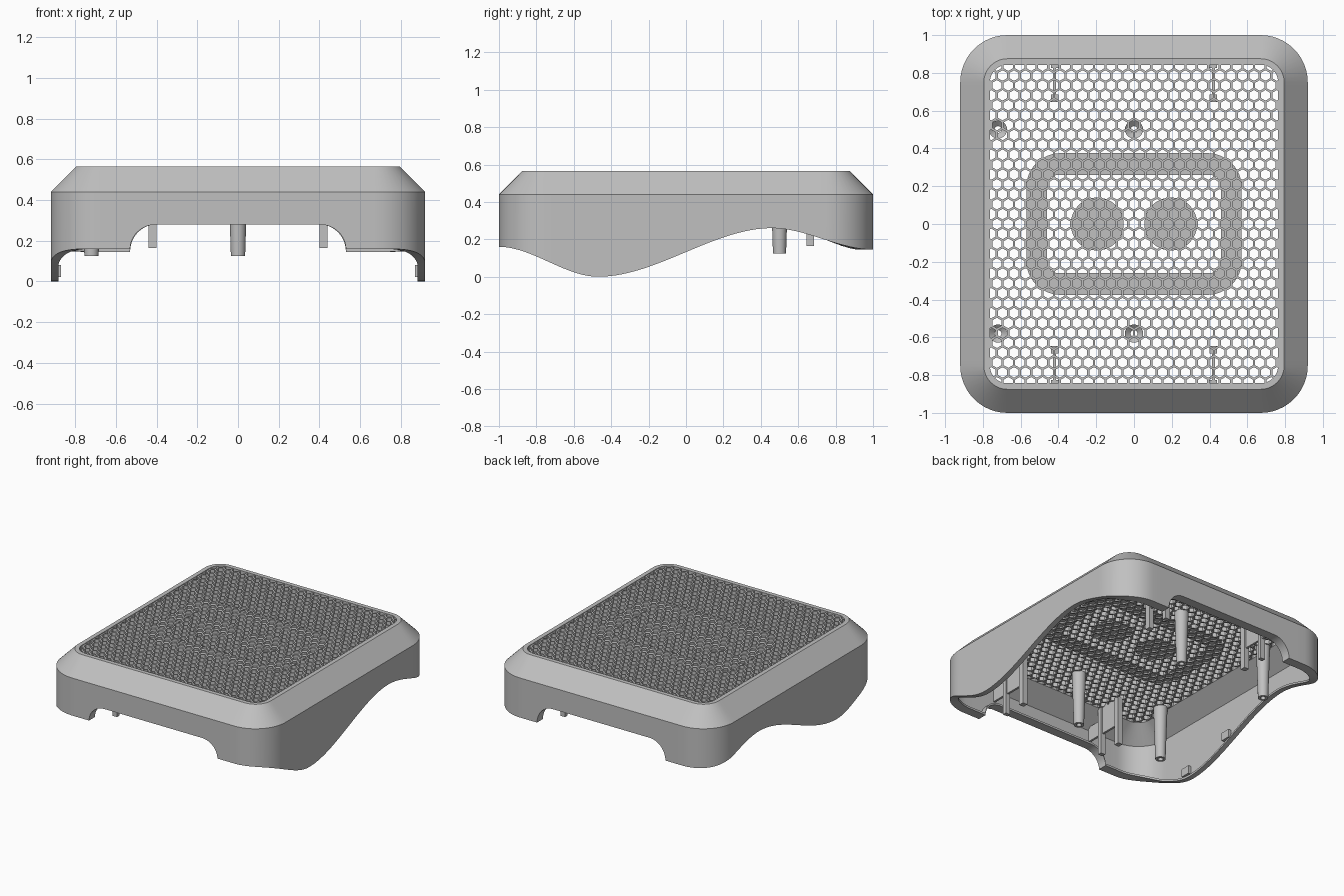
import bpy, bmesh, math
from math import sin, cos, pi, sqrt

if "Cube" in bpy.data.objects:
    bpy.data.objects.remove(bpy.data.objects["Cube"])

grey = bpy.data.materials.new("plain grey")
grey.use_nodes = True
GREY = (0.53, 0.53, 0.53, 1)
grey.diffuse_color = GREY
grey.node_tree.nodes["Principled BSDF"].inputs["Base Color"].default_value = GREY


def finish(name, bm, smooth=False):
    """Turn a bmesh into a named grey object."""
    bmesh.ops.recalc_face_normals(bm, faces=bm.faces)
    mesh = bpy.data.meshes.new(name)
    bm.to_mesh(mesh)
    bm.free()
    mesh.materials.append(grey)
    ob = bpy.data.objects.new(name, mesh)
    bpy.context.collection.objects.link(ob)
    if smooth:
        bpy.ops.object.select_all(action='DESELECT')
        ob.select_set(True)
        bpy.context.view_layer.objects.active = ob
        bpy.ops.object.shade_smooth_by_angle(angle=math.radians(30))
    return ob


def outline(cx, cy, xs=(), ys=(), steps=12):
    """Rounded rectangle as (x, y, nx, ny): straight-side points plus corner arcs."""
    pts = []
    sides = [(cx, cy, [(x, cy) for x in reversed(xs)]),
             (-cx, cy, [(-cx, y) for y in reversed(ys)]),
             (-cx, -cy, [(x, -cy) for x in xs]),
             (cx, -cy, [(cx, y) for y in ys])]
    for k, (x, y, side) in enumerate(sides):
        for i in range(steps + 1):
            a = pi / 2 * (k + i / steps)
            pts.append((x, y, cos(a), sin(a)))
        a = pi / 2 * (k + 1)
        pts += [(px, py, cos(a), sin(a)) for px, py in side]
    return pts


def loft(rings):
    """Join rings of points into one closed tube."""
    bm = bmesh.new()
    loops = [[bm.verts.new(p) for p in ring] for ring in rings]
    n = len(loops[0])
    for a, b in zip(loops, loops[1:] + loops[:1]):
        for i in range(n):
            j = (i + 1) % n
            bm.faces.new((a[i], a[j], b[j], b[i]))
    return bm


def box(name, x, y, z):
    """Box from three (low, high) ranges."""
    bm = bmesh.new()
    bmesh.ops.create_cube(bm, size=1)
    for v in bm.verts:
        for axis, (lo, hi) in enumerate((x, y, z)):
            v.co[axis] = lo if v.co[axis] < 0 else hi
    return finish(name, bm)


# Wavy lower edge, with an arched opening at the front and back
WAVE = [(-1, 0.16), (-0.47, 0), (0.46, 0.26), (1, 0.145)]


def wave(y):
    for (y0, z0), (y1, z1) in zip(WAVE, WAVE[1:]):
        if y <= y1 + 1e-4:
            t = min(max((y - y0) / (y1 - y0), 0), 1)
            return z0 + (z1 - z0) * t * t * (3 - 2 * t)
    return WAVE[-1][1]


def lower_edge(x, y):
    z = wave(y)
    if abs(y) > 0.98 and abs(x) < 0.53:
        t = max(abs(x) - 0.40, 0) / 0.13
        z += (0.28 - z) * sqrt(max(1 - t * t, 0))
    return z


# Shell: wall, chamfer, top rim, inner skin and inward lip
R = 0.25
CX, CY = 0.92 - R, 1 - R
half = [0.40 + 0.13 * sin(pi / 2 * i / 14) for i in range(15)] + [0.6]
xs = [-x for x in reversed(half)] + half
ys = [-CY + 2 * CY * i / 48 for i in range(1, 48)]
base = outline(CX, CY, xs, ys)


def shell_ring(inset, z=None, lift=0.0, lip=0.0):
    ring = []
    for x, y, nx, ny in base:
        r = R - inset - lip * (0.3 + 0.7 * abs(ny))
        low = lower_edge(x + nx * R, y + ny * R) + lift
        ring.append((x + nx * r, y + ny * r, low if z is None else z))
    return ring


finish("outer_shell", loft([
    shell_ring(0), shell_ring(0, 0.44), shell_ring(0.125, 0.565),
    shell_ring(0.157, 0.565), shell_ring(0.157, 0.52), shell_ring(0.025, 0.41),
    shell_ring(0.025, lift=0.015), shell_ring(0.025, lift=0.015, lip=0.045),
    shell_ring(0.025, lip=0.045)]), smooth=True)

# Honeycomb grille trimmed to the opening
PITCH, WALL, TOP, BOTTOM = 0.0605, 0.012, 0.56, 0.52
ROW = PITCH * sqrt(3) / 2
R_OUT, R_IN = PITCH / sqrt(3), (PITCH - WALL) / sqrt(3)
bm = bmesh.new()
for row in range(-17, 18):
    for col in range(-14, 15):
        cx, cy = (col + 0.5 * (row % 2)) * PITCH, row * ROW
        if abs(cx) > 0.81 or abs(cy) > 0.89:
            continue
        rings = [[bm.verts.new((cx + r * cos(pi / 6 + k * pi / 3),
                                cy + r * sin(pi / 6 + k * pi / 3), z)) for k in range(6)]
                 for r, z in ((R_OUT, TOP), (R_IN, TOP), (R_IN, BOTTOM), (R_OUT, BOTTOM))]
        for a, b in zip(rings, rings[1:]):
            for k in range(6):
                j = (k + 1) % 6
                bm.faces.new((a[k], a[j], b[j], b[k]))
bmesh.ops.remove_doubles(bm, verts=bm.verts, dist=0.0005)
HX, HY = 0.768, 0.848
for sx, sy in [(1, 0), (-1, 0), (0, 1), (0, -1), (1, 1), (1, -1), (-1, 1), (-1, -1)]:
    point = (sx * HX, sy * HY, 0)
    if sx and sy:
        point = (sx * (CX + 0.074), sy * (CY + 0.074), 0)
    bmesh.ops.bisect_plane(bm, geom=bm.verts[:] + bm.edges[:] + bm.faces[:],
                           plane_co=point, plane_no=(sx, sy, 0), clear_outer=True)
finish("honeycomb_grille", bm)

# Solid emblem plates filling the grille cells: a rounded frame and two discs
P_TOP, P_LOW = 0.548, 0.53
outer = [(x + nx * 0.18, y + ny * 0.18) for x, y, nx, ny in outline(0.39, 0.195)]
inner = [(x + nx * 0.06, y + ny * 0.06) for x, y, nx, ny in outline(0.4, 0.2)]
finish("grille_frame_plate", loft([[(x, y, z) for x, y in loop] for loop, z in
                                   ((outer, P_LOW), (outer, P_TOP), (inner, P_TOP), (inner, P_LOW))]))
for side, name in ((-1, "right"), (1, "left")):
    bm = bmesh.new()
    bmesh.ops.create_cone(bm, cap_ends=True, segments=48, radius1=0.14, radius2=0.14,
                          depth=P_TOP - P_LOW)
    bmesh.ops.translate(bm, verts=bm.verts, vec=(side * 0.195, 0, (P_TOP + P_LOW) / 2))
    finish(name + "_disc_plate", bm)

# Tapered hollow screw posts
for x in (-0.72, 0):
    for y in (-0.58, 0.5):
        profile = [(0.048, 0.525), (0.035, 0.125), (0.018, 0.125), (0.018, 0.5)]
        finish("screw_post", loft([[(x + r * cos(k * pi / 12), y + r * sin(k * pi / 12), z)
                                    for k in range(24)] for r, z in profile]), smooth=True)

# Ribs with two pillars each, behind the front and back openings
for sx in (-1, 1):
    for sy in (-1, 1):
        x = sx * 0.42

        def span(a, b):
            return sorted((sy * a, sy * b))
        box("rib_web", (x - 0.008, x + 0.008), span(0.66, 0.97), (0.32, 0.43))
        box("rib_upper_web", (x - 0.008, x + 0.008), span(0.66, 0.86), (0.42, 0.53))
        box("inner_pillar", (x - 0.019, x + 0.019), span(0.645, 0.685), (0.165, 0.53))
        box("outer_pillar", (x - 0.019, x + 0.019), span(0.825, 0.855), (0.165, 0.53))

# Small clips inside the side walls
for sx in (-1, 1):
    for y in (-0.5, -0.08):
        z = wave(y)
        box("side_clip", sorted((sx * 0.87, sx * 0.9)), (y - 0.035, y + 0.035), (z + 0.02, z + 0.08))
